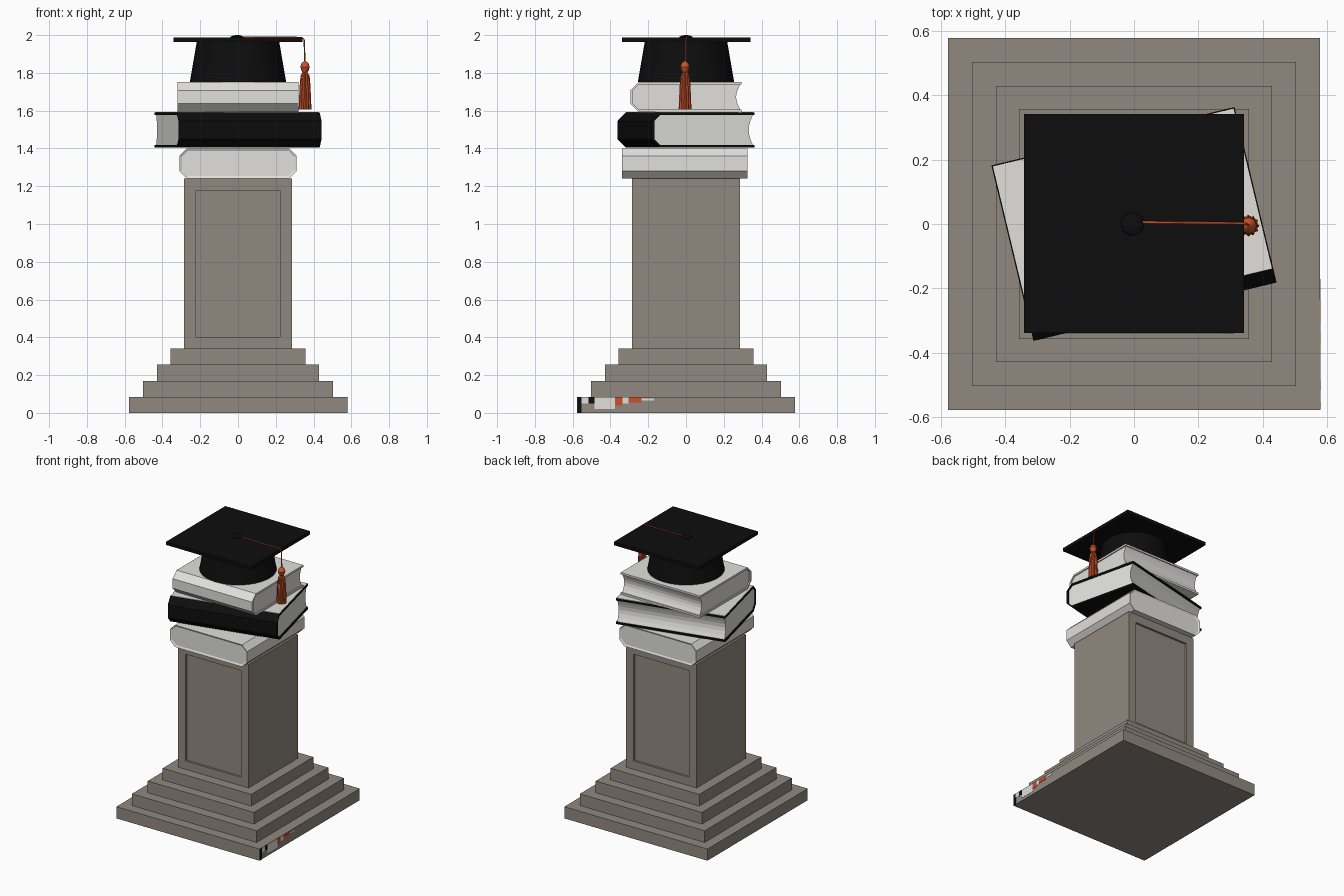
import bpy, bmesh, math
from mathutils import Matrix, Vector

if "Cube" in bpy.data.objects:
    bpy.data.objects.remove(bpy.data.objects["Cube"])


def mat(name, rgb):
    m = bpy.data.materials.new(name)
    m.diffuse_color = (*rgb, 1)
    m.use_nodes = True
    m.node_tree.nodes["Principled BSDF"].inputs["Base Color"].default_value = m.diffuse_color
    return m


STONE = mat("warm grey stone", (0.28, 0.25, 0.215))
WHITE = mat("off white", (0.75, 0.745, 0.72))
BLACK = mat("soft black", (0.004, 0.004, 0.004))
ORANGE = mat("burnt orange", (0.58, 0.085, 0.022))


def make(name, bm, material, matrix=None, smooth=False):
    bmesh.ops.recalc_face_normals(bm, faces=bm.faces[:])
    me = bpy.data.meshes.new(name)
    bm.to_mesh(me)
    bm.free()
    if matrix:
        me.transform(matrix)
    me.materials.append(material)
    ob = bpy.data.objects.new(name, me)
    bpy.context.collection.objects.link(ob)
    if smooth:
        bpy.ops.object.select_all(action='DESELECT')
        ob.select_set(True)
        bpy.context.view_layer.objects.active = ob
        bpy.ops.object.shade_smooth_by_angle(angle=math.radians(35))
    return ob


def box_bm(x0, x1, y0, y1, z0, z1):
    bm = bmesh.new()
    bmesh.ops.create_cube(bm, size=1)
    for v in bm.verts:
        v.co = Vector(((x0 + x1) / 2 + v.co.x * (x1 - x0),
                       (y0 + y1) / 2 + v.co.y * (y1 - y0),
                       (z0 + z1) / 2 + v.co.z * (z1 - z0)))
    return bm


def box(name, material, *b, matrix=None):
    return make(name, box_bm(*b), material, matrix)


def extrude(name, profile, half, material, matrix):
    """Extrude a (y, z) profile along x, from -half to half."""
    bm = bmesh.new()
    f = bm.faces.new([bm.verts.new((-half, y, z)) for y, z in profile])
    r = bmesh.ops.extrude_face_region(bm, geom=[f])
    vs = [g for g in r["geom"] if isinstance(g, bmesh.types.BMVert)]
    bmesh.ops.translate(bm, verts=vs, vec=(2 * half, 0, 0))
    return make(name, bm, material, matrix)


def lathe(name, profile, n, material, centre, rib=0.0, smooth=True):
    bm = bmesh.new()
    rings = []
    for r, z in profile:
        ring = []
        for i in range(n):
            a = 2 * math.pi * i / n
            k = r * (1 - rib * (i % 2))
            ring.append(bm.verts.new((k * math.cos(a), k * math.sin(a), z)))
        rings.append(ring)
    for a, b in zip(rings, rings[1:]):
        for i in range(n):
            bm.faces.new((a[i], a[(i + 1) % n], b[(i + 1) % n], b[i]))
    bm.faces.new(rings[0])
    bm.faces.new(rings[-1])
    return make(name, bm, material, Matrix.Translation(centre), smooth)


def book(name, half, d, h, z, angle, cover, t=0.014, c=0.045):
    """Cover with a chamfered spine on -y, and a page block with a hollow fore edge."""
    m = Matrix.Translation((0, 0, z)) @ Matrix.Rotation(math.radians(angle), 4, 'Z')
    outer = [(d, 0), (-d + c, 0), (-d, c), (-d, h - c), (-d + c, h), (d, h)]
    inner = [(d, h - t), (-d + c, h - t), (-d + t, h - c),
             (-d + t, c), (-d + c, t), (d, t)]
    extrude(name + "_cover", outer + inner, half, cover, m)
    hollow = [(d - 0.008 - 0.022 * math.sin(math.pi * i / 6), t + (h - 2 * t) * i / 6)
              for i in range(7)]
    extrude(name + "_pages", hollow + inner[1:5], half - 0.008, WHITE, m)
    return m


# Stepped plinth
for i, w in enumerate((0.577, 0.503, 0.428, 0.357)):
    box(f"plinth_step_{i + 1}", STONE, -w, w, -w, w, i * 0.085, (i + 1) * 0.085)

# Worn paint flecks on the right side of the lowest step
for i, (y0, y1, z0, z1, m) in enumerate((
        (-0.575, -0.552, 0, 0.083, BLACK), (-0.552, -0.515, 0.05, 0.083, WHITE),
        (-0.515, -0.485, 0.05, 0.083, BLACK), (-0.485, -0.375, 0.02, 0.083, WHITE),
        (-0.375, -0.335, 0.04, 0.083, ORANGE), (-0.335, -0.305, 0.05, 0.083, WHITE),
        (-0.305, -0.235, 0.055, 0.083, ORANGE), (-0.235, -0.17, 0.065, 0.075, WHITE))):
    box(f"paint_fleck_{i + 1}", m, 0.576, 0.579, y0, y1, z0, z1)

# Column with sunken panels front and back
bm = box_bm(-0.285, 0.285, -0.285, 0.285, 0.34, 1.24)
bm.normal_update()
for f in [f for f in bm.faces if abs(f.normal.y) > 0.9]:
    bmesh.ops.inset_region(bm, faces=[f], thickness=0.087)
    n = f.normal.copy()
    r = bmesh.ops.extrude_discrete_faces(bm, faces=[f])
    for v in r["faces"][0].verts:
        v.co -= n * 0.015
make("column", bm, STONE)

# Bottom book: rounded on both long sides, ends facing front and back
w, h, c = 0.31, 0.16, 0.04
octagon = [(-w + c, 0), (w - c, 0), (w, c), (w, h - c),
           (w - c, h), (-w + c, h), (-w, h - c), (-w, c)]
bm = bmesh.new()
f = bm.faces.new([bm.verts.new((x, -0.34, 1.24 + z)) for x, z in octagon])
r = bmesh.ops.extrude_face_region(bm, geom=[f])
bmesh.ops.translate(bm, vec=(0, 0.665, 0),
                    verts=[g for g in r["geom"] if isinstance(g, bmesh.types.BMVert)])
bmesh.ops.recalc_face_normals(bm, faces=bm.faces[:])
for f in [f for f in bm.faces if abs(f.normal.y) > 0.9]:
    bmesh.ops.inset_region(bm, faces=[f], thickness=0.014)
    for v in f.verts:
        v.co.y *= 0.98
make("bottom_book", bm, WHITE)

# Middle book, turned, black with a pale front board
m2 = book("middle_book", 0.388, 0.28, 0.185, 1.405, 13.5, BLACK)
box("middle_book_board", WHITE, -0.384, 0.384, -0.235, 0.276, 0.184, 0.188, matrix=m2)

# Top book
book("top_book", 0.32, 0.295, 0.16, 1.592, 0, WHITE)

# Graduation cap
lathe("cap_crown", [(0.255, 1.752), (0.218, 1.966)], 40, BLACK, (0, 0, 0))
box("cap_board", BLACK, -0.342, 0.342, -0.338, 0.342, 1.963, 1.987)
lathe("cap_button", [(0.036, 1.985), (0.034, 1.992), (0.022, 1.998), (0.006, 2.0)],
      20, BLACK, (-0.005, 0, 0))

# Tassel cord over the board edge
cu = bpy.data.curves.new("tassel_cord", 'CURVE')
cu.dimensions = '3D'
cu.bevel_depth = 0.004
cu.bevel_resolution = 1
sp = cu.splines.new('POLY')
pts = [(0.02, 0.005, 1.988), (0.335, 0.002, 1.988), (0.35, 0, 1.977), (0.355, -0.003, 1.84)]
sp.points.add(len(pts) - 1)
for p, co in zip(sp.points, pts):
    p.co = (*co, 1)
cu.materials.append(ORANGE)
bpy.context.collection.objects.link(bpy.data.objects.new("tassel_cord", cu))

# Tassel knot and ribbed fringe
at = (0.355, -0.005, 0)
lathe("tassel_knot", [(0.005, 1.862), (0.018, 1.852), (0.025, 1.832), (0.019, 1.812),
                      (0.013, 1.803)], 16, ORANGE, at)
lathe("tassel_fringe", [(0.012, 1.806), (0.024, 1.785), (0.028, 1.74), (0.031, 1.68),
                        (0.034, 1.605)], 24, ORANGE, at, rib=0.16, smooth=False)
